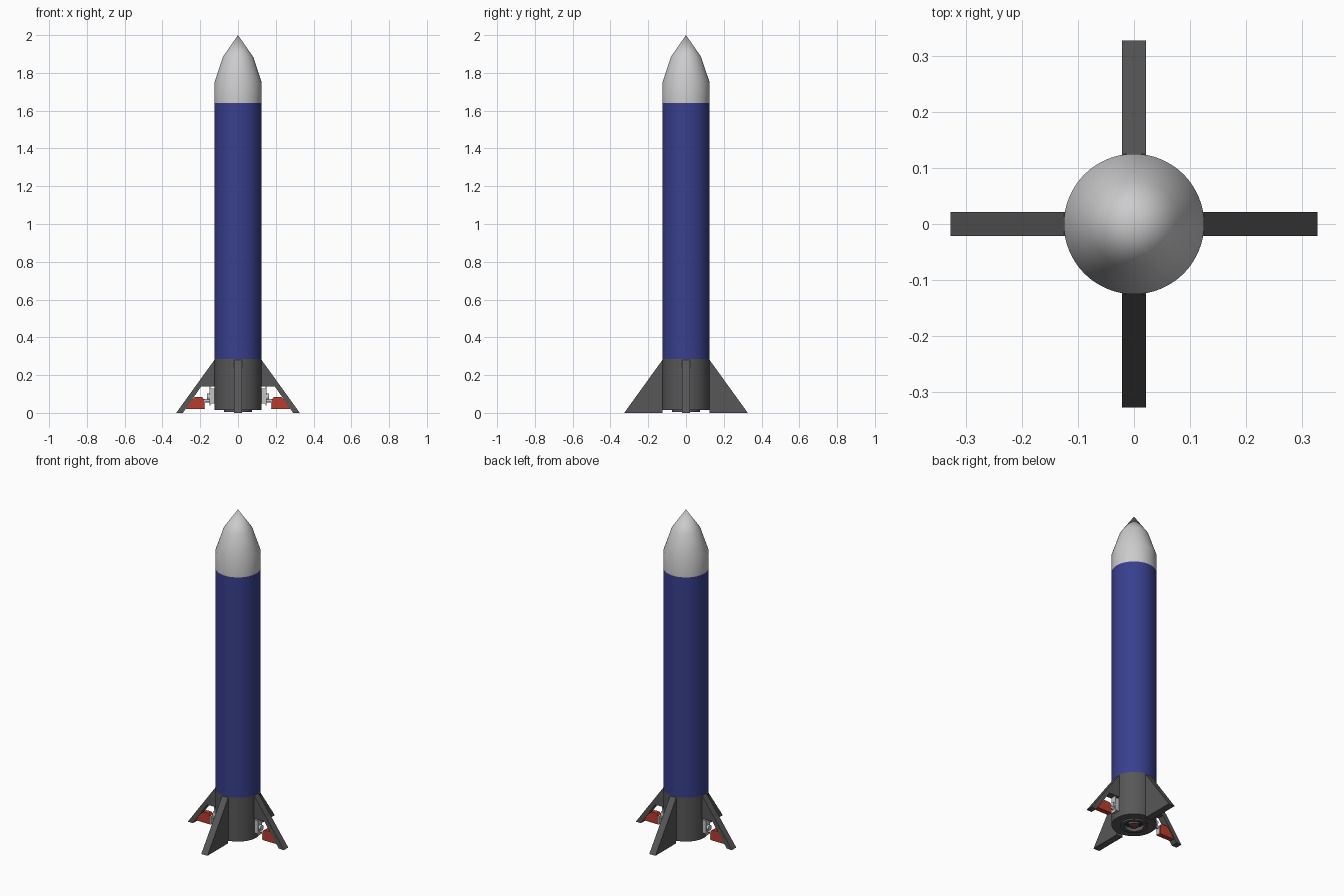
import bpy, bmesh, math
from mathutils import Matrix

if "Cube" in bpy.data.objects:
    bpy.data.objects.remove(bpy.data.objects["Cube"])


def material(name, rgb):
    m = bpy.data.materials.new(name)
    m.diffuse_color = (*rgb, 1)
    m.use_nodes = True
    m.node_tree.nodes["Principled BSDF"].inputs["Base Color"].default_value = m.diffuse_color
    return m


WHITE = material("nose_white", (0.60, 0.60, 0.60))
BLUE = material("body_blue", (0.040, 0.050, 0.27))
DARK = material("dark_grey", (0.095, 0.095, 0.095))
BLACK = material("nozzle_black", (0.03, 0.03, 0.03))
RED = material("flap_red", (0.50, 0.045, 0.027))
METAL = material("light_metal", (0.55, 0.55, 0.55))


def finish(bm, name, mat, smooth=False):
    bmesh.ops.remove_doubles(bm, verts=bm.verts, dist=1e-5)
    bmesh.ops.recalc_face_normals(bm, faces=bm.faces)
    me = bpy.data.meshes.new(name)
    bm.to_mesh(me)
    bm.free()
    ob = bpy.data.objects.new(name, me)
    bpy.context.collection.objects.link(ob)
    me.materials.append(mat)
    if smooth:
        bpy.ops.object.select_all(action="DESELECT")
        ob.select_set(True)
        bpy.context.view_layer.objects.active = ob
        bpy.ops.object.shade_smooth_by_angle(angle=math.radians(20))
    return ob


def lathe(name, profile, mat, steps=64):
    """Revolve (radius, z) points about the z axis."""
    bm = bmesh.new()
    vs = [bm.verts.new((r, 0, z)) for r, z in profile]
    edges = [bm.edges.new(p) for p in zip(vs, vs[1:])]
    bmesh.ops.spin(bm, geom=vs + edges, cent=(0, 0, 0), axis=(0, 0, 1),
                   angle=2 * math.pi, steps=steps)
    return finish(bm, name, mat, True)


def plate(name, outline, thick, mat, turn):
    """Extrude an (x, z) outline centred on y = 0, then turn it about z."""
    bm = bmesh.new()
    f = bm.faces.new([bm.verts.new((x, -thick / 2, z)) for x, z in outline])
    new = bmesh.ops.extrude_face_region(bm, geom=[f])["geom"]
    bmesh.ops.translate(bm, vec=(0, thick, 0),
                        verts=[v for v in new if isinstance(v, bmesh.types.BMVert)])
    bm.transform(Matrix.Rotation(turn, 4, "Z"))
    return finish(bm, name, mat)


def box(name, x0, x1, z0, z1, thick, mat, turn):
    return plate(name, [(x0, z0), (x1, z0), (x1, z1), (x0, z1)], thick, mat, turn)


def rod(name, x0, x1, z, r, mat, turn):
    """Cylinder lying along the outward direction."""
    bm = bmesh.new()
    bmesh.ops.create_cone(bm, cap_ends=True, segments=20, radius1=r, radius2=r, depth=x1 - x0)
    bm.transform(Matrix.Rotation(turn, 4, "Z") @ Matrix.Translation(((x0 + x1) / 2, 0, z))
                 @ Matrix.Rotation(math.pi / 2, 4, "Y"))
    return finish(bm, name, mat, True)


# Fuselage sections
lathe("nose_cone", [(0.125, 1.64), (0.125, 1.75), (0.08, 1.885), (0, 2.0)], WHITE)
lathe("body_tube", [(0.125, 0.285), (0.125, 1.64)], BLUE)
lathe("tail_section", [(0.125, 0.285), (0.125, 0.015), (0.075, 0.015)], DARK)

# Engine nozzle, recessed around a red core
lathe("nozzle_ring", [(0.075, 0.015), (0.075, 0.006), (0.055, 0.006), (0.055, 0.03)], DARK)
lathe("nozzle_recess", [(0.055, 0.03), (0.03, 0.03)], BLACK)
lathe("nozzle_lip", [(0.03, 0.03), (0.03, 0.01), (0.02, 0.01), (0.02, 0.014)], DARK)
lathe("nozzle_core", [(0.02, 0.014), (0, 0.014)], RED)

# Solid fins front and back
for side, turn in (("front", -math.pi / 2), ("back", math.pi / 2)):
    plate(side + "_fin", [(0.115, 0.28), (0.125, 0.28), (0.327, 0.0), (0.125, 0.0), (0.125, 0.015),
                          (0.115, 0.015)], 0.042, DARK, turn)

# Open fins left and right, each with a steering flap and its actuator
for side, turn in (("right", 0), ("left", math.pi)):
    plate(side + "_fin", [(0.115, 0.28), (0.125, 0.28), (0.327, 0.0), (0.292, 0.0),
                          (0.195, 0.14), (0.115, 0.14)], 0.042, DARK, turn)
    plate(side + "_flap", [(0.18, 0.02), (0.277, 0.02), (0.262, 0.05), (0.228, 0.085),
                           (0.19, 0.085), (0.18, 0.07)], 0.03, RED, turn)
    box(side + "_flap_bracket", 0.174, 0.18, 0.02, 0.07, 0.026, METAL, turn)
    rod(side + "_flap_shaft", 0.12, 0.19, 0.065, 0.009, METAL, turn)
    box(side + "_actuator", 0.12, 0.145, 0.05, 0.13, 0.036, METAL, turn)
    box(side + "_actuator_flange", 0.145, 0.15, 0.04, 0.14, 0.036, METAL, turn)
    rod(side + "_actuator_hub", 0.15, 0.163, 0.085, 0.017, METAL, turn)
